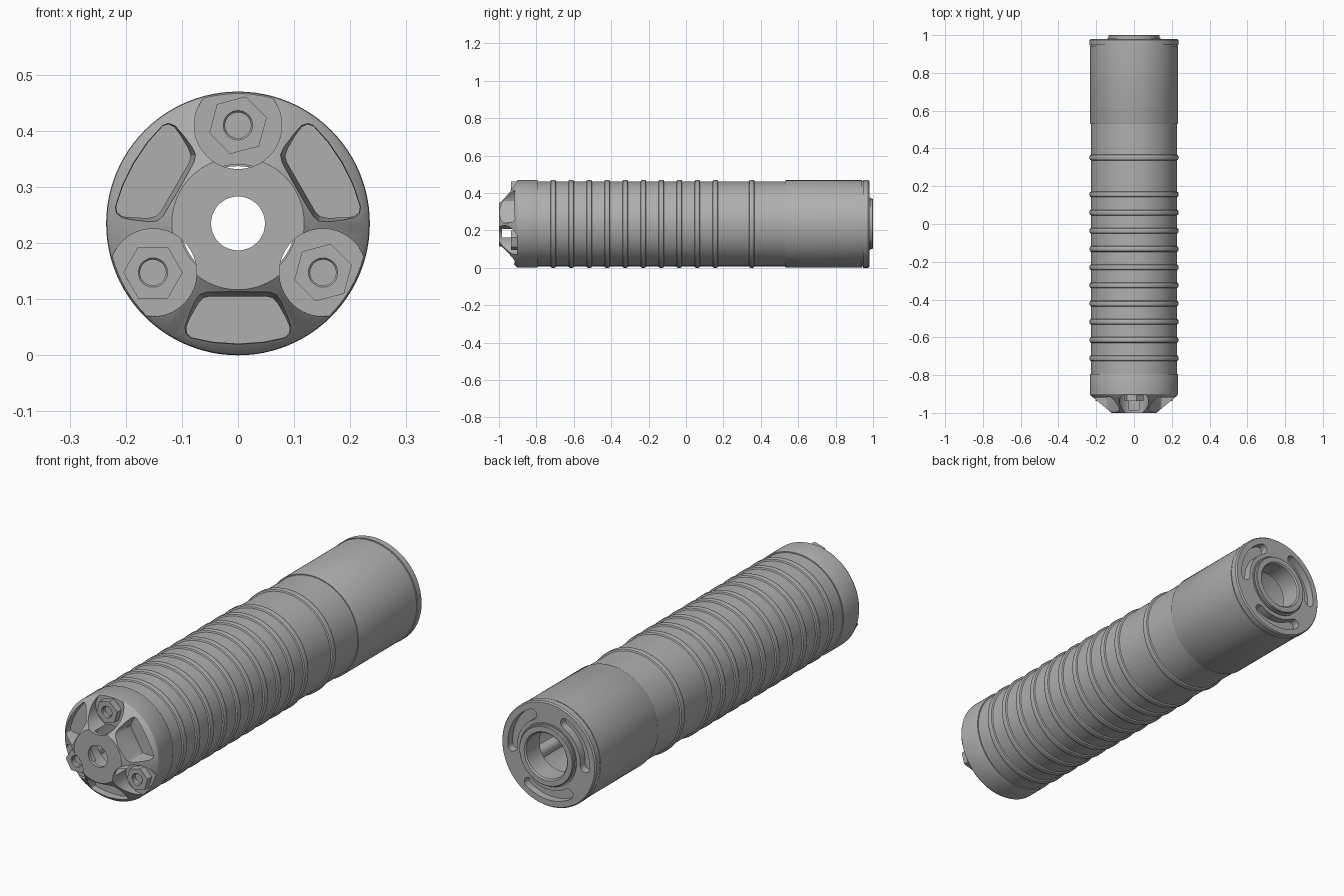
import bpy, bmesh, math
from mathutils import Vector

cube = bpy.data.objects.get("Cube")
if cube:
    bpy.data.objects.remove(cube)

R = 0.235          # overall radius, also the height of the axis
grey = bpy.data.materials.new("satin grey")
grey.use_nodes = True
COLOUR = (0.43, 0.43, 0.43, 1)
grey.diffuse_color = COLOUR
grey.node_tree.nodes["Principled BSDF"].inputs["Base Color"].default_value = COLOUR


def finish(name, bm):
    bmesh.ops.recalc_face_normals(bm, faces=bm.faces)
    mesh = bpy.data.meshes.new(name)
    bm.to_mesh(mesh)
    bm.free()
    mesh.materials.append(grey)
    obj = bpy.data.objects.new(name, mesh)
    bpy.context.collection.objects.link(obj)
    return obj


def loft(name, rings, closed=False):
    """Skin rings of points; cap the ends unless the rings form a loop."""
    bm = bmesh.new()
    rows = [[bm.verts.new(p) for p in ring] for ring in rings]
    n = len(rows[0])
    for i in range(len(rows) if closed else len(rows) - 1):
        a, b = rows[i], rows[(i + 1) % len(rows)]
        for j in range(n):
            k = (j + 1) % n
            bm.faces.new((a[j], a[k], b[k], b[j]))
    if not closed:
        bm.faces.new(rows[0])
        bm.faces.new(rows[-1])
    return finish(name, bm)


def circle(radius, sides, y, cx=0, cz=0, turn=0):
    return [Vector((cx + radius * math.cos(turn + math.tau * i / sides), y,
                    R + cz + radius * math.sin(turn + math.tau * i / sides)))
            for i in range(sides)]


def lathe(name, profile, sides=96):
    return loft(name, [circle(r, sides, y) for r, y in profile], closed=True)


def outline(points, turn, y):
    """Place (sideways, radial) points on the end face at the given angle."""
    c, s = math.cos(turn), math.sin(turn)
    return [Vector((r * c - u * s, y, R + r * s + u * c)) for u, r in points]


def cut(target, cutter):
    cutter.hide_render = True
    mod = target.modifiers.new("cut", "BOOLEAN")
    mod.operation = "DIFFERENCE"
    mod.solver = "EXACT"
    mod.object = cutter
    bpy.context.view_layer.objects.active = target
    bpy.ops.object.modifier_apply(modifier=mod.name)
    bpy.data.objects.remove(cutter)


def smooth(obj):
    bpy.ops.object.select_all(action="DESELECT")
    obj.select_set(True)
    bpy.context.view_layer.objects.active = obj
    bpy.ops.object.shade_smooth_by_angle(angle=math.radians(28))


# Tube profile: conical nose, collar, ribbed sleeve, rear sleeve, rear ring, bore
TUBE = 0.227
profile = [(0.048, -1), (0.118, -1), (0.229, -0.908), (0.234, -0.9),
           (0.234, -0.798), (0.232, -0.793), (TUBE, -0.793)]
ribs = [-0.71 + 0.0963 * i for i in range(10)] + [0.352]
for y in ribs:
    profile += [(TUBE, y - 0.015), (0.233, y - 0.012), (R, y - 0.007),
                (R, y + 0.007), (0.233, y + 0.012), (TUBE, y + 0.015)]
profile += [(TUBE, 0.53), (0.231, 0.53), (0.233, 0.535), (0.233, 0.942),
            (0.229, 0.942), (0.229, 0.947), (R, 0.947), (R, 0.974),
            (0.23, 0.98), (0.14, 0.98), (0.14, 0.986), (0.134, 0.986),
            (0.134, 0.997), (0.131, 1), (0.108, 1), (0.102, 0.994),
            (0.102, 0.9), (0.21, 0.9), (0.21, -0.86), (0.105, -0.86),
            (0.105, -0.985), (0.048, -0.985)]
body = lathe("ribbed_tube", profile)

# Half of the rounded nose pocket, mirrored sideways
half = [(0.05, 0.13), (0.062, 0.133), (0.071, 0.143), (0.084, 0.166),
        (0.092, 0.184), (0.091, 0.196), (0.083, 0.203), (0.045, 0.211)]
pocket = half + [(0, 0.214)] + [(-u, r) for u, r in reversed(half)]
wide = [(u * 1.16, 0.172 + (r - 0.172) * 1.25) for u, r in pocket]

# Rear arc slot with round ends
MID, HALF_WIDTH, SPAN = 0.181, 0.023, math.radians(33)
slot = []
for side in (1, -1):
    for i in range(13):
        a = side * SPAN * (1 - i / 6)
        r = MID + side * HALF_WIDTH
        slot.append((r * math.sin(-a), r * math.cos(a)))
    for i in range(1, 8):
        t = math.pi * i / 8
        r = MID + side * HALF_WIDTH * math.cos(t)
        a = side * (SPAN + HALF_WIDTH / MID * math.sin(t))
        slot.append((r * math.sin(a), r * math.cos(a)))

for i in range(3):
    turn = math.radians(30 + 120 * i)
    cut(body, loft("pocket_cutter", [outline(pocket, turn, -0.885),
                                     outline(pocket, turn, -0.905),
                                     outline(wide, turn, -1.02)]))
    cut(body, loft("slot_cutter", [outline(slot, turn, 0.945),
                                   outline(slot, turn, 1.02)]))
    # Round seat for each nut
    turn += math.radians(60)
    cx, cz = 0.175 * math.cos(turn), 0.175 * math.sin(turn)
    cut(body, loft("seat_cutter", [circle(0.078, 64, -0.904, cx, cz),
                                   circle(0.078, 64, -1.02, cx, cz)]))
smooth(body)

# Hex nuts with a drilled centre, and the long rods inside the tube
for i, name in enumerate(("top", "right", "left")):
    turn = math.radians(90 + 120 * i)
    cx, cz = 0.175 * math.cos(turn), 0.175 * math.sin(turn)
    twist = math.radians(0 if name == "right" else 15)
    nut = loft(name + "_hex_nut", [circle(0.053, 6, -0.9, cx, cz, twist),
                                   circle(0.053, 6, -0.936, cx, cz, twist)])
    cut(nut, loft("drill", [circle(0.023, 32, -0.915, cx, cz),
                            circle(0.023, 32, -0.932, cx, cz),
                            circle(0.027, 32, -0.937, cx, cz),
                            circle(0.027, 32, -0.96, cx, cz)]))
    smooth(nut)
    rod = loft(name + "_rod", [circle(0.028, 24, -0.87, cx, cz),
                               circle(0.028, 24, 0.91, cx, cz)])
    smooth(rod)
